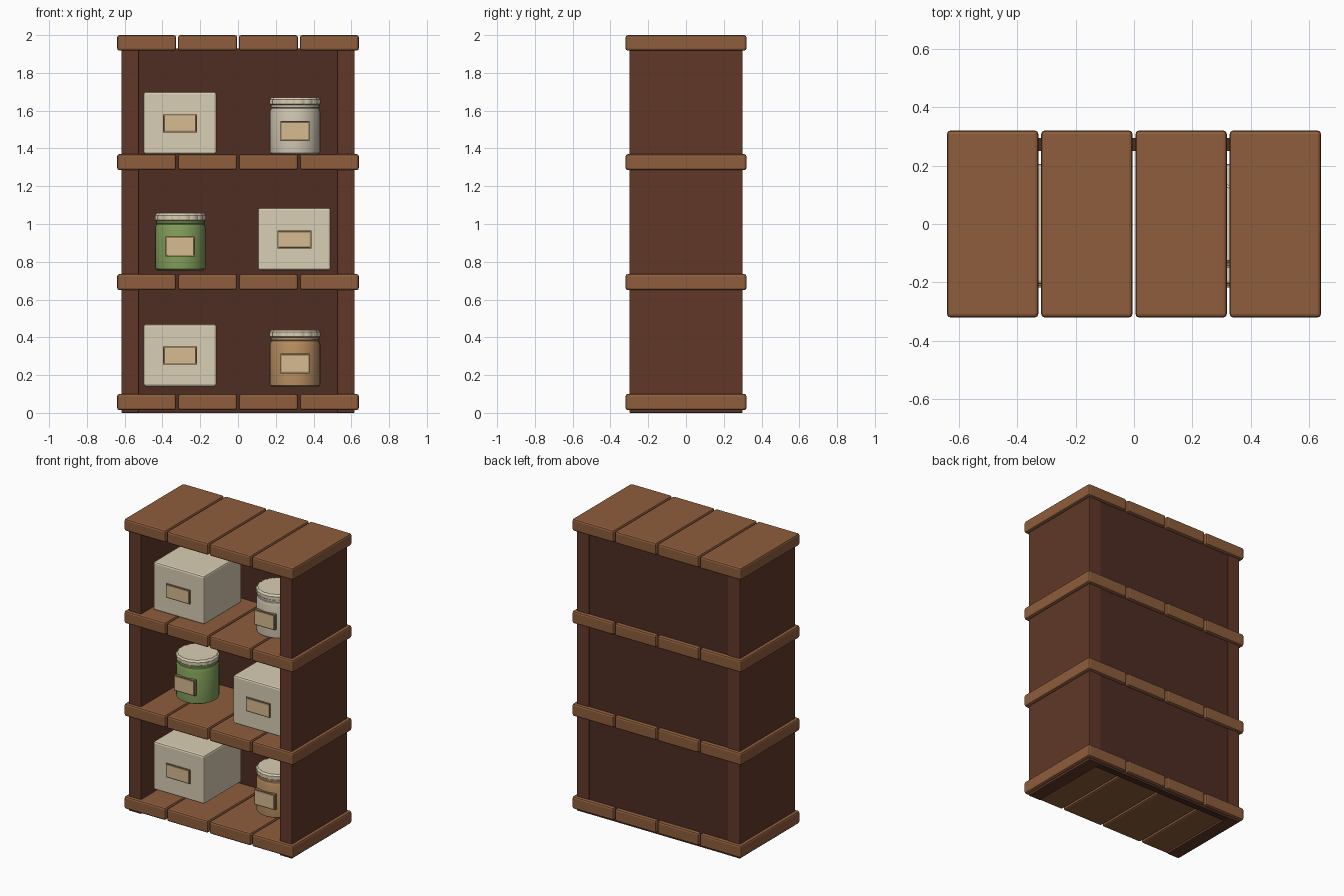
import bpy, bmesh, math

if "Cube" in bpy.data.objects:
    bpy.data.objects.remove(bpy.data.objects["Cube"])


def mat(name, r, g, b):
    m = bpy.data.materials.new(name)
    m.diffuse_color = (r, g, b, 1)
    m.use_nodes = True
    m.node_tree.nodes["Principled BSDF"].inputs["Base Color"].default_value = m.diffuse_color
    return m


PLANK = mat("plank_wood", .27, .11, .045)
SIDE = mat("side_wood", .12, .04, .022)
BACK = mat("back_wood", .075, .026, .016)
CREAM = mat("cream", .70, .62, .46)
LABEL = mat("label_paper", .67, .50, .28)
TRIM = mat("label_trim", .30, .19, .09)
WHITE = mat("white_jar", .62, .56, .44)
GREEN = mat("green_jar", .22, .34, .10)
TAN = mat("tan_jar", .48, .27, .12)


def finish(name, bm, material):
    bmesh.ops.recalc_face_normals(bm, faces=bm.faces)
    me = bpy.data.meshes.new(name)
    bm.to_mesh(me)
    bm.free()
    ob = bpy.data.objects.new(name, me)
    bpy.context.collection.objects.link(ob)
    me.materials.append(material)
    return ob


def box(name, x, y, z, material, bevel=0.0):
    """Box from (min, max) pairs, with optional rounded edges."""
    bm = bmesh.new()
    bmesh.ops.create_cube(bm, size=1)
    for v in bm.verts:
        v.co = [lo + (hi - lo) * (c + .5) for c, (lo, hi) in zip(v.co, (x, y, z))]
    if bevel:
        bmesh.ops.bevel(bm, geom=bm.edges[:], offset=bevel, segments=2,
                        profile=.5, affect='EDGES')
    return finish(name, bm, material)


def lathe(name, profile, centre, material, segs=32, wave=0.0):
    """Closed turned solid; wave pulls every other pair of columns in."""
    bm = bmesh.new()
    cx, cy, cz = centre
    rings = []
    for r, z in profile:
        ring = []
        for i in range(segs):
            a = math.tau * i / segs
            k = r - (wave if i % 4 == 0 else 0)
            ring.append(bm.verts.new((cx + k * math.cos(a), cy + k * math.sin(a), cz + z)))
        rings.append(ring)
    for lo, hi in zip(rings, rings[1:]):
        for i in range(segs):
            j = (i + 1) % segs
            bm.faces.new((lo[i], lo[j], hi[j], hi[i]))
    bm.faces.new(rings[0][::-1])
    bm.faces.new(rings[-1])
    ob = finish(name, bm, material)
    bpy.ops.object.select_all(action='DESELECT')
    ob.select_set(True)
    bpy.context.view_layer.objects.active = ob
    bpy.ops.object.shade_smooth_by_angle(angle=math.radians(35))
    return ob


def label(name, x, y, z, w, h):
    """Paper plate with a thin darker backing, its front at y."""
    box(name + "_trim", (x - w / 2, x + w / 2), (y + .004, y + .025),
        (z - h / 2, z + h / 2), TRIM)
    box(name, (x - w / 2 + .006, x + w / 2 - .006), (y, y + .02),
        (z - h / 2 + .006, z + h / 2 - .006), LABEL, .003)


# Shelves, each of four planks
for s, (z0, z1) in enumerate([(.015, .10), (.65, .735), (1.285, 1.37), (1.918, 2.0)]):
    for i in range(4):
        x0 = -.64 + i * .3225
        box(f"shelf_{s}_plank_{i}", (x0, x0 + .3125), (-.32, .32), (z0, z1), PLANK, .012)

# Side walls and back panel
for name, s in (("left", -1), ("right", 1)):
    box(name + "_wall", sorted((s * .525, s * .618)), (-.30, .30), (0, 1.93), SIDE, .005)
box("back_panel", (-.53, .53), (.25, .295), (0, 1.93), BACK)


# Storage boxes with labels
for i, (x, z) in enumerate([(-.307, .14), (.298, .755), (-.307, 1.37)]):
    box(f"storage_box_{i}", (x - .193, x + .193), (-.205, .205), (z, z + .33), CREAM, .012)
    label(f"box_label_{i}", x, -.217, z + .163, .18, .095)

# Jars with scalloped lids and labels
body = [(.120, 0), (.133, .008), (.134, .02), (.134, .225), (.128, .243), (.118, .25)]
rim = [(.120, .246), (.129, .250), (.129, .262), (.120, .267)]
lid = [(.128, .262), (.136, .267), (.136, .290), (.126, .302)]
for i, (x, z, m) in enumerate([(.302, .137, TAN), (-.305, .755, GREEN), (.302, 1.368, WHITE)]):
    c = (x, 0, z)
    lathe(f"jar_body_{i}", body, c, m)
    lathe(f"jar_rim_{i}", rim, c, m)
    lathe(f"jar_lid_{i}", lid, c, CREAM, 64, .005)
    label(f"jar_label_{i}", x, -.148, z + .125, .155, .105)
